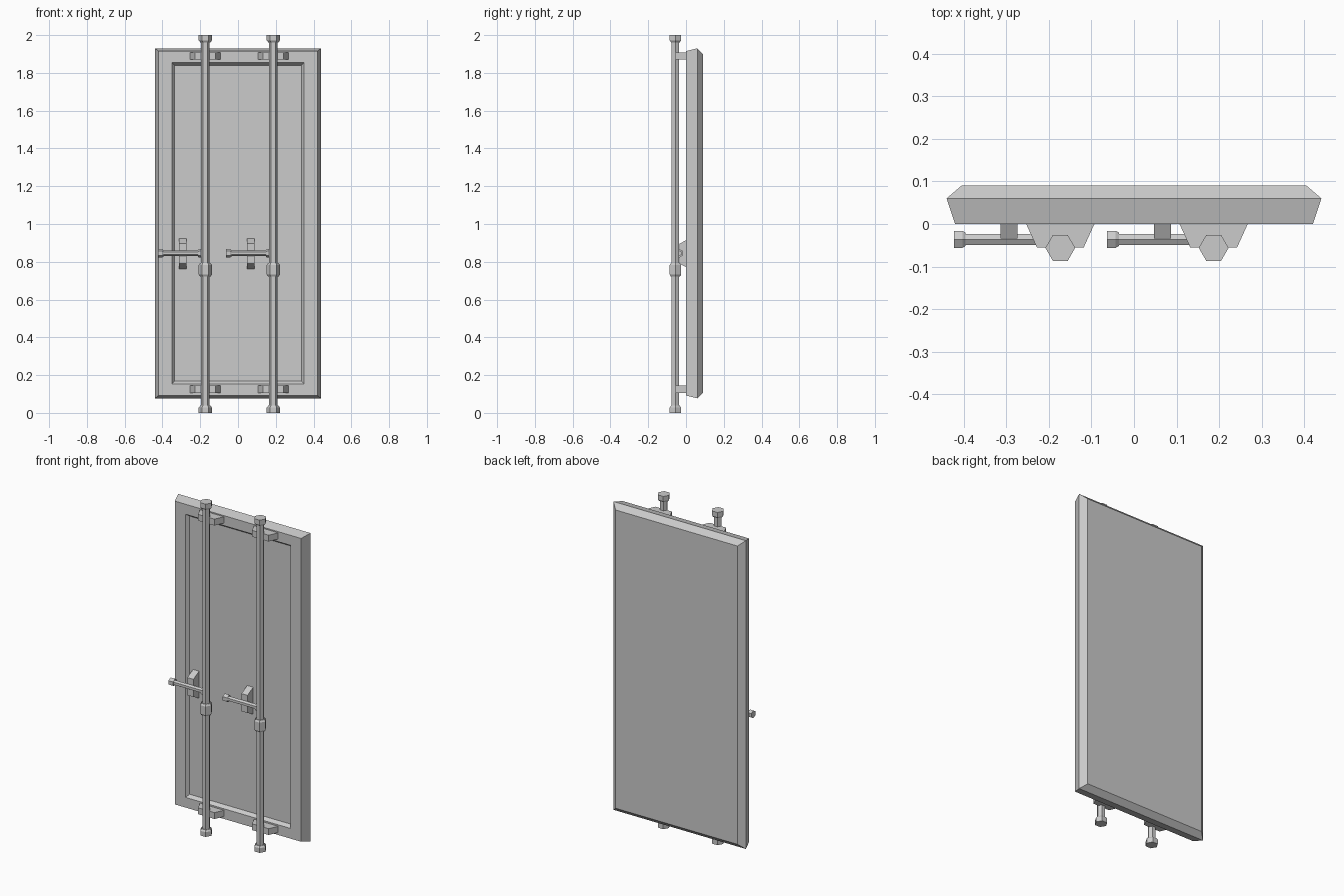
import bpy, bmesh
from math import cos, sin, pi
from mathutils import Vector

if "Cube" in bpy.data.objects:
    bpy.data.objects.remove(bpy.data.objects["Cube"])

GREY = (0.6, 0.6, 0.6, 1)
steel = bpy.data.materials.new("grey_steel")
steel.use_nodes = True
steel.diffuse_color = GREY
steel.node_tree.nodes["Principled BSDF"].inputs["Base Color"].default_value = GREY


def loft(name, rings):
    """Skin a list of closed point rings and cap both ends."""
    bm = bmesh.new()
    loops = [[bm.verts.new(p) for p in ring] for ring in rings]
    n = len(loops[0])
    for a, b in zip(loops, loops[1:]):
        for i in range(n):
            j = (i + 1) % n
            bm.faces.new((a[i], a[j], b[j], b[i]))
    bm.faces.new(loops[0])
    bm.faces.new(loops[-1])
    bmesh.ops.recalc_face_normals(bm, faces=bm.faces)
    mesh = bpy.data.meshes.new(name)
    bm.to_mesh(mesh)
    bm.free()
    mesh.materials.append(steel)
    obj = bpy.data.objects.new(name, mesh)
    bpy.context.collection.objects.link(obj)
    return obj


def rect(half, low, high, y):
    return [(-half, y, low), (half, y, low), (half, y, high), (-half, y, high)]


def hex_bar(name, origin, axis, profile):
    """Six-sided bar along x or z; profile holds (position, radius) pairs."""
    rings = []
    for t, r in profile:
        ring = []
        for k in range(6):
            u, v = r * cos(k * pi / 3), r * sin(k * pi / 3)
            offset = (u, v, t) if axis == "z" else (t, v, u)
            ring.append(Vector(origin) + Vector(offset))
        rings.append(ring)
    return loft(name, rings)


def wedge(name, centre, across, half_base, half_tip, y_base, y_tip, half_width):
    """Trapezoid block standing off the door, tapering along x or z."""
    rings = []
    for s in (-half_width, half_width):
        ring = []
        for h, y in ((-half_base, y_base), (half_base, y_base), (half_tip, y_tip), (-half_tip, y_tip)):
            offset = (h, y, s) if across == "x" else (s, y, h)
            ring.append(Vector(centre) + Vector(offset))
        rings.append(ring)
    return loft(name, rings)


# Door slab: recessed front panel, flared sides, bevelled back
DEPTH = 0.02
loft("door_panel", [
    rect(0.335, 0.168, 1.84, DEPTH),
    rect(0.35, 0.153, 1.855, 0),
    rect(0.42, 0.092, 1.915, 0),
    rect(0.44, 0.077, 1.93, 0.06),
    rect(0.405, 0.107, 1.9, 0.09),
])

# Two identical locking assemblies
for side, x in (("right", -0.173), ("left", 0.187)):
    bar = (x, -0.056, 0)
    hex_bar(f"{side}_lock_rod", bar, "z", [(0.02, 0.023), (1.98, 0.023)])
    hex_bar(f"{side}_bottom_cap", bar, "z", [(0, 0.035), (0.028, 0.035), (0.038, 0.027)])
    hex_bar(f"{side}_top_cap", bar, "z", [(1.962, 0.027), (1.972, 0.035), (2, 0.035)])
    hex_bar(f"{side}_collar", bar, "z",
            [(0.722, 0.028), (0.732, 0.035), (0.783, 0.035), (0.793, 0.028)])

    # Brackets holding the rod at top and bottom
    for level, z in (("bottom", 0.125), ("top", 1.889)):
        wedge(f"{side}_{level}_bracket", (x, 0, z), "x", 0.08, 0.055, 0, -0.055, 0.019)

    # Handle with end knobs, and its catch on the recessed panel
    grip = (x, -0.036, 0.845)
    hex_bar(f"{side}_handle", grip, "x", [(-0.24, 0.015), (0, 0.015)])
    hex_bar(f"{side}_handle_knob", grip, "x",
            [(-0.25, 0.023), (-0.23, 0.023), (-0.222, 0.018)])
    hex_bar(f"{side}_handle_root", grip, "x",
            [(-0.04, 0.018), (-0.032, 0.023), (-0.01, 0.023)])
    wedge(f"{side}_handle_catch", (x - 0.12, 0, 0.843), "z", 0.081, 0.053, DEPTH, -0.034, 0.02)
